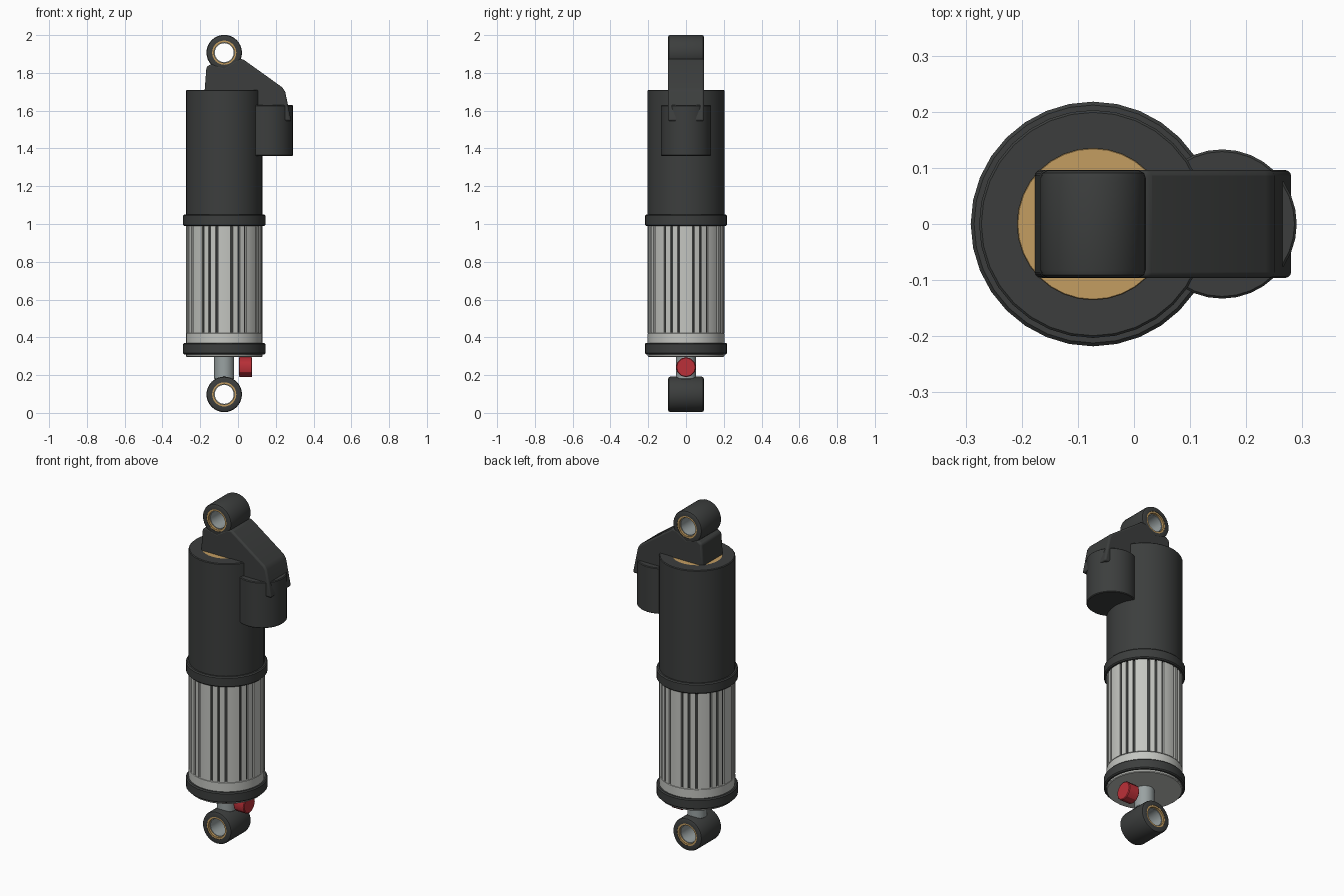
import bpy, bmesh
from math import pi, sin, cos, radians
from mathutils import Matrix, Vector

if "Cube" in bpy.data.objects:
    bpy.data.objects.remove(bpy.data.objects["Cube"])

AX = -0.073  # x of the main damper axis


def material(name, rgb):
    m = bpy.data.materials.new(name)
    m.diffuse_color = (*rgb, 1)
    m.use_nodes = True
    m.node_tree.nodes["Principled BSDF"].inputs["Base Color"].default_value = m.diffuse_color
    return m


DARK = material("dark", (0.045, 0.048, 0.047))
SILVER = material("silver", (0.55, 0.56, 0.53))
STEEL = material("steel", (0.32, 0.36, 0.36))
GOLD = material("gold", (0.55, 0.34, 0.12))
RED = material("red", (0.5, 0.03, 0.04))


def finish(bm, name, mat, loc=(0, 0, 0), rot=None):
    bmesh.ops.remove_doubles(bm, verts=bm.verts, dist=1e-5)
    bmesh.ops.recalc_face_normals(bm, faces=bm.faces)
    me = bpy.data.meshes.new(name)
    if rot:
        bm.transform(rot)
    bm.to_mesh(me)
    bm.free()
    me.materials.append(mat)
    me.shade_smooth()
    me.set_sharp_from_angle(angle=radians(30))
    ob = bpy.data.objects.new(name, me)
    ob.location = loc
    bpy.context.collection.objects.link(ob)
    return ob


def lathe(name, pts, mat, loc=(AX, 0, 0), rot=None, segs=32, closed=False):
    """Spin an (r, z) profile about z."""
    bm = bmesh.new()
    vs = [bm.verts.new((r, 0, z)) for r, z in pts]
    es = [bm.edges.new(p) for p in zip(vs, vs[1:])]
    if closed:
        es.append(bm.edges.new((vs[-1], vs[0])))
    bmesh.ops.spin(bm, geom=vs + es, cent=(0, 0, 0), axis=(0, 0, 1),
                   angle=2 * pi, steps=segs, use_duplicate=False)
    return finish(bm, name, mat, loc, rot)


def rod(name, r, z0, z1, mat, b=0.004, **kw):
    return lathe(name, [(0, z0), (r - b, z0), (r, z0 + b), (r, z1 - b),
                        (r - b, z1), (0, z1)], mat, **kw)


def tube(name, ri, ro, z0, z1, mat, b=0.004, **kw):
    return lathe(name, [(ri, z0), (ro - b, z0), (ro, z0 + b), (ro, z1 - b),
                        (ro - b, z1), (ri, z1)], mat, closed=True, **kw)


# upper air can with gold cap set in its top
tube("air_can", 0.135, 0.203, 1.0, 1.71, DARK)
rod("air_can_cap", 0.135, 1.6, 1.707, GOLD, b=0.001)

# collars
tube("upper_collar", 0.18, 0.218, 0.99, 1.05, DARK, b=0.006)
tube("lower_collar", 0.18, 0.218, 0.31, 0.37, DARK, b=0.006)

# lower sleeve: solid base, dark core and raised panels with slots between
rod("sleeve_base", 0.203, 0.297, 0.425, SILVER)
rod("sleeve_core", 0.192, 0.41, 1.02, DARK)
bm = bmesh.new()
slots = [k * 11.25 for k in range(32) if k % 4]
for i, a in enumerate(slots):
    b = slots[(i + 1) % len(slots)] + (360 if i == len(slots) - 1 else 0)
    a, b = a + 1.7, b - 1.7
    n = 4 if b - a > 12 else 2
    arc = [radians(a + (b - a) * j / n) for j in range(n + 1)]
    loop = [(0.203, t) for t in arc] + [(0.188, t) for t in reversed(arc)]
    f = bm.faces.new([bm.verts.new((r * cos(t), r * sin(t), 0.424)) for r, t in loop])
    ext = bmesh.ops.extrude_face_region(bm, geom=[f])
    up = [v for v in ext["geom"] if isinstance(v, bmesh.types.BMVert)]
    bmesh.ops.translate(bm, verts=up, vec=(0, 0, 0.59))
    bm.faces.new([v for v in reversed(f.verts)]) if not f.is_valid else None
finish(bm, "sleeve_panels", SILVER, (AX, 0, 0))

# shaft and red adjuster knob
rod("shaft", 0.053, 0.18, 0.31, STEEL, b=0.002)
rod("adjuster_knob", 0.053, -0.035, 0.035, RED, loc=(0.04, 0, 0.242),
    rot=Matrix.Rotation(pi / 2, 4, 'Y'), segs=12)

# mounting eyes with gold bushings and steel liners
turn = Matrix.Rotation(pi / 2, 4, 'X')
for tag, z in (("lower", 0.098), ("upper", 1.907)):
    at = dict(loc=(AX, 0, z), rot=turn)
    lathe(tag + "_eye", [(0.064, -0.095), (0.083, -0.095), (0.091, -0.091), (0.094, -0.082),
                         (0.094, 0.082), (0.091, 0.091), (0.083, 0.095), (0.064, 0.095)],
          DARK, closed=True, **at)
    tube(tag + "_bushing", 0.054, 0.065, -0.093, 0.093, GOLD, b=0.001, **at)
    tube(tag + "_liner", 0.05, 0.055, -0.08, 0.08, STEEL, b=0.001, **at)

# bracket joining the upper eye, the air can and the reservoir
outline = [(-0.178, 1.69), (-0.167, 1.832), (-0.14, 1.848), (-0.073, 1.83), (-0.005, 1.872),
           (0.024, 1.874), (0.235, 1.723), (0.25, 1.70), (0.282, 1.545),
           (0.25, 1.545), (0.06, 1.60), (-0.1, 1.65)]
bm = bmesh.new()
f = bm.faces.new([bm.verts.new((x, -0.096, z)) for x, z in outline])
ext = bmesh.ops.extrude_face_region(bm, geom=[f], use_keep_orig=True)
bmesh.ops.translate(bm, verts=[v for v in ext["geom"] if isinstance(v, bmesh.types.BMVert)],
                    vec=(0, 0.192, 0))
bracket = finish(bm, "bracket", DARK)
bev = bracket.modifiers.new("bevel", 'BEVEL')
bev.width, bev.segments = 0.01, 3

# side reservoir
rod("reservoir", 0.133, 1.36, 1.63, DARK, loc=(0.157, 0, 0))
